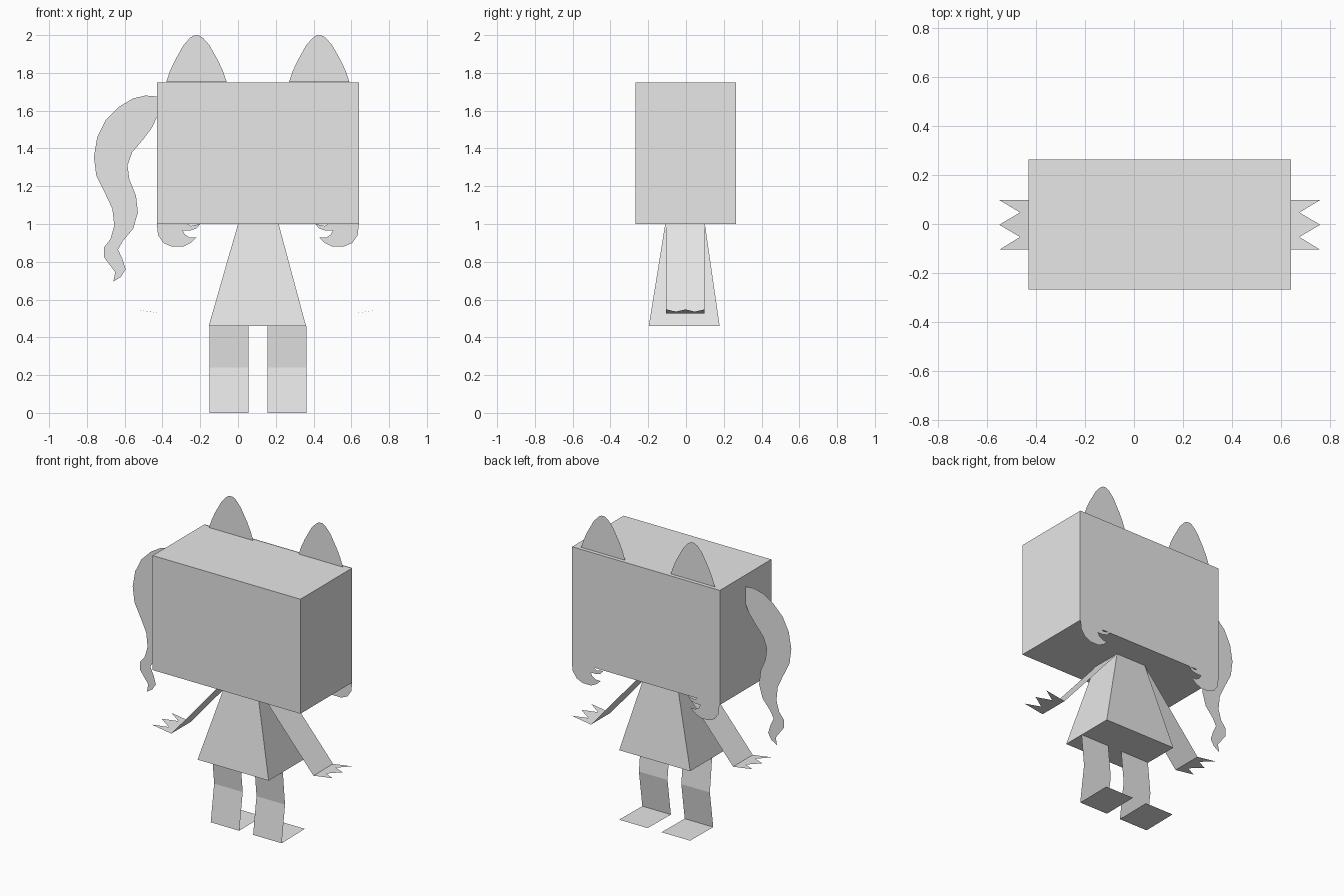
import bpy, bmesh

CX = 0.105   # centre line of the figure

paper = bpy.data.materials.new("paper_grey")
paper.diffuse_color = (0.8, 0.8, 0.8, 1)


def make(name, faces):
    """Object from faces given as lists of points; shared corners are welded."""
    bm = bmesh.new()
    for pts in faces:
        bm.faces.new([bm.verts.new(p) for p in pts])
    bmesh.ops.remove_doubles(bm, verts=bm.verts, dist=1e-5)
    bm.normal_update()
    me = bpy.data.meshes.new(name)
    bm.to_mesh(me)
    bm.free()
    me.materials.append(paper)
    ob = bpy.data.objects.new(name, me)
    bpy.context.collection.objects.link(ob)
    return ob


def frustum(name, low, high):
    """Closed block between two rectangles (x0, x1, y0, y1, z)."""
    def ring(r):
        x0, x1, y0, y1, z = r
        return [(x0, y0, z), (x1, y0, z), (x1, y1, z), (x0, y1, z)]
    a, b = ring(low), ring(high)
    sides = [[a[i], a[(i + 1) % 4], b[(i + 1) % 4], b[i]] for i in range(4)]
    return make(name, sides + [a[::-1], b])


def upright(name, outline, y):
    """Flat upright sheet from an x-z outline."""
    return make(name, [[(x, y, z) for x, z in outline]])


# Head box and dress
frustum("head", (CX - 0.535, CX + 0.535, -0.268, 0.264, 1.0),
        (CX - 0.535, CX + 0.535, -0.268, 0.264, 1.75))
frustum("dress", (-0.155, 0.36, -0.197, 0.178, 0.46),
        (0.0, 0.215, -0.11, 0.1, 1.0))

# Hair sheet over the face side: fringe with two spikes and curled side locks
half = [(0.535, 1.75), (0.535, 1.0), (0.528, 0.94), (0.5, 0.9), (0.455, 0.88),
        (0.395, 0.88), (0.355, 0.9), (0.325, 0.928), (0.36, 0.928),
        (0.385, 0.943), (0.398, 0.965), (0.36, 0.965), (0.325, 0.976),
        (0.305, 1.0), (0.355, 0.99), (0.385, 1.008), (0.395, 1.05),
        (0.395, 1.365), (0.31, 1.39), (0.265, 1.415), (0.24, 1.47),
        (0.222, 1.542), (0.212, 1.47), (0.23, 1.4), (0.1, 1.388)]
right = [(CX + u, z) for u, z in half]
left = [(CX - u, z) for u, z in reversed(half)]
upright("hair_fringe", right + left, 0.268)

# Side ponytail
upright("ponytail", [
    (-.43, 1.675), (-.49, 1.68), (-.555, 1.665), (-.63, 1.62), (-.70, 1.55),
    (-.745, 1.46), (-.763, 1.355), (-.75, 1.255), (-.70, 1.155), (-.665, 1.08),
    (-.655, .99), (-.675, .92), (-.71, .875), (-.71, .825), (-.68, .785),
    (-.65, .745), (-.66, .695), (-.62, .72), (-.595, .76), (-.61, .81),
    (-.635, .865), (-.61, .91), (-.555, .975), (-.53, 1.06), (-.54, 1.15),
    (-.575, 1.235), (-.585, 1.31), (-.56, 1.38), (-.50, 1.45), (-.455, 1.51),
    (-.43, 1.565)], 0.0)

ear = [(0.16, 1.752), (0.14, 1.81), (0.117, 1.86), (0.07, 1.945),
       (0.035, 1.985), (0.012, 1.999)]

for side, s in (("left", -1), ("right", 1)):
    # Ear with its folded base tab
    ex = CX + s * 0.325
    pts = [(ex + u, z) for u, z in ear] + [(ex - u, z) for u, z in reversed(ear)]
    tab = [(ex - 0.16, 0.243, 1.752), (ex - 0.145, 0.222, 1.752),
           (ex + 0.145, 0.222, 1.752), (ex + 0.16, 0.243, 1.752)]
    make(side + "_ear", [[(x, 0.243, z) for x, z in pts], tab])

    # Arm strip ending in a folded hand with three pointed fingers
    y0, y1, ym = -0.105, 0.098, -0.003
    sh, wr, va, ti = [CX + s * d for d in (0.107, 0.515, 0.57, 0.655)]
    make(side + "_arm", [
        [(sh, y0, 1.0), (sh, y1, 1.0), (wr, y1, 0.527), (wr, y0, 0.527)],
        [(wr, y0, 0.527), (wr, y1, 0.527), (ti, y1, 0.548), (va, 0.047, 0.536),
         (ti, ym, 0.548), (va, -0.053, 0.536), (ti, y0, 0.548)]])

    # Leg strip bent at the knee, folded into a flat foot
    a, b = CX + s * 0.05, CX + s * 0.257
    path = [(-0.053, 0.46), (-0.03, 0.24), (-0.065, 0.0), (0.175, 0.003)]
    make(side + "_leg", [
        [(a, p[0], p[1]), (b, p[0], p[1]), (b, q[0], q[1]), (a, q[0], q[1])]
        for p, q in zip(path, path[1:])])
